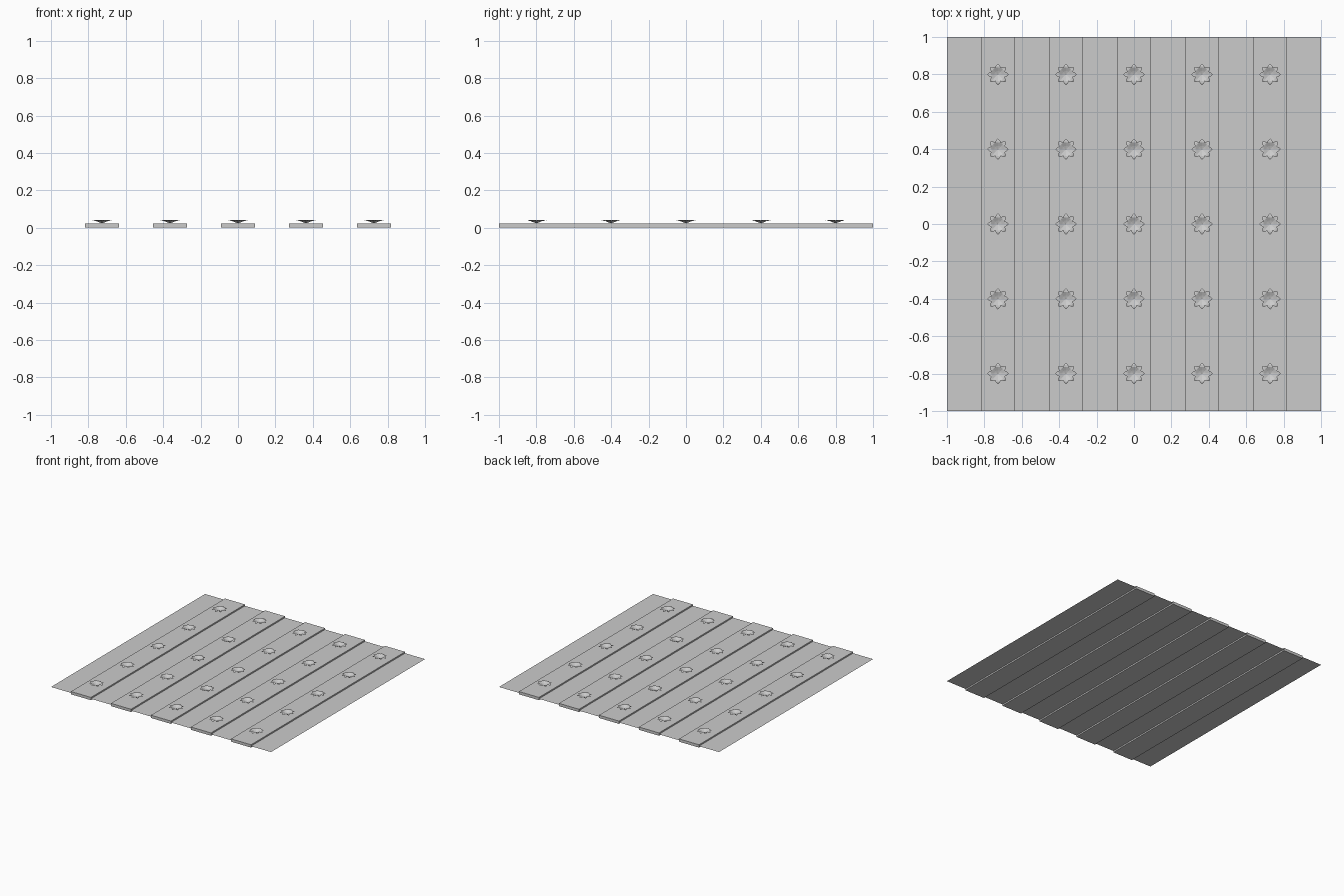
import bpy, bmesh
from math import sin, cos, pi

cube = bpy.data.objects.get("Cube")
if cube:
    bpy.data.objects.remove(cube, do_unlink=True)

grey = bpy.data.materials.new("light_grey")
grey.use_nodes = True
color = (0.6, 0.6, 0.6, 1)
grey.diffuse_color = color
grey.node_tree.nodes["Principled BSDF"].inputs["Base Color"].default_value = color

STRIP_H = 0.023
PITCH = 4 / 11


def finish(name, bm):
    mesh = bpy.data.meshes.new(name)
    bm.to_mesh(mesh)
    bm.free()
    mesh.materials.append(grey)
    obj = bpy.data.objects.new(name, mesh)
    bpy.context.collection.objects.link(obj)
    return obj


# Thin ground sheet passing through the middle of the strips
bm = bmesh.new()
bmesh.ops.create_grid(bm, x_segments=1, y_segments=1, size=1)
finish("ground_sheet", bm).location.z = STRIP_H / 2

# Five long raised beds
for i in range(-2, 3):
    bm = bmesh.new()
    bmesh.ops.create_cube(bm, size=1)
    bed = finish("raised_bed", bm)
    bed.scale = (PITCH / 2, 2, STRIP_H)
    bed.location = (i * PITCH, 0, STRIP_H / 2)

# Flower: eight petals rising from a low centre, with drooping tips
# rows of (radius, half width, height of middle, height of edge)
ROWS = [(0.018, 0.0075, 0.007, 0.008), (0.036, 0.0145, 0.015, 0.018),
        (0.046, 0.011, 0.017, 0.016)]
bm = bmesh.new()
for k in range(8):
    a = k * pi / 4

    def point(r, w, z):
        return bm.verts.new((r * cos(a) - w * sin(a), r * sin(a) + w * cos(a), z))

    centre = point(0, 0, 0.001)
    tip = point(0.057, 0, 0.013)
    rows = [(point(r, -w, ze), point(r, 0, zm), point(r, w, ze))
            for r, w, zm, ze in ROWS]
    for s in range(2):
        bm.faces.new((centre, rows[0][s], rows[0][s + 1]))
        for p, q in zip(rows, rows[1:]):
            bm.faces.new((p[s], q[s], q[s + 1], p[s + 1]))
        bm.faces.new((rows[-1][s], tip, rows[-1][s + 1]))
bmesh.ops.remove_doubles(bm, verts=bm.verts, dist=0.0008)
flower = finish("flower", bm)

# Five flowers along every bed, sharing one mesh
bpy.context.collection.objects.unlink(flower)
for i in range(-2, 3):
    for j in range(-2, 3):
        plant = flower.copy()
        plant.name = "bed_flower"
        plant.location = (i * PITCH, j * 0.4, STRIP_H)
        bpy.context.collection.objects.link(plant)
bpy.data.objects.remove(flower)
